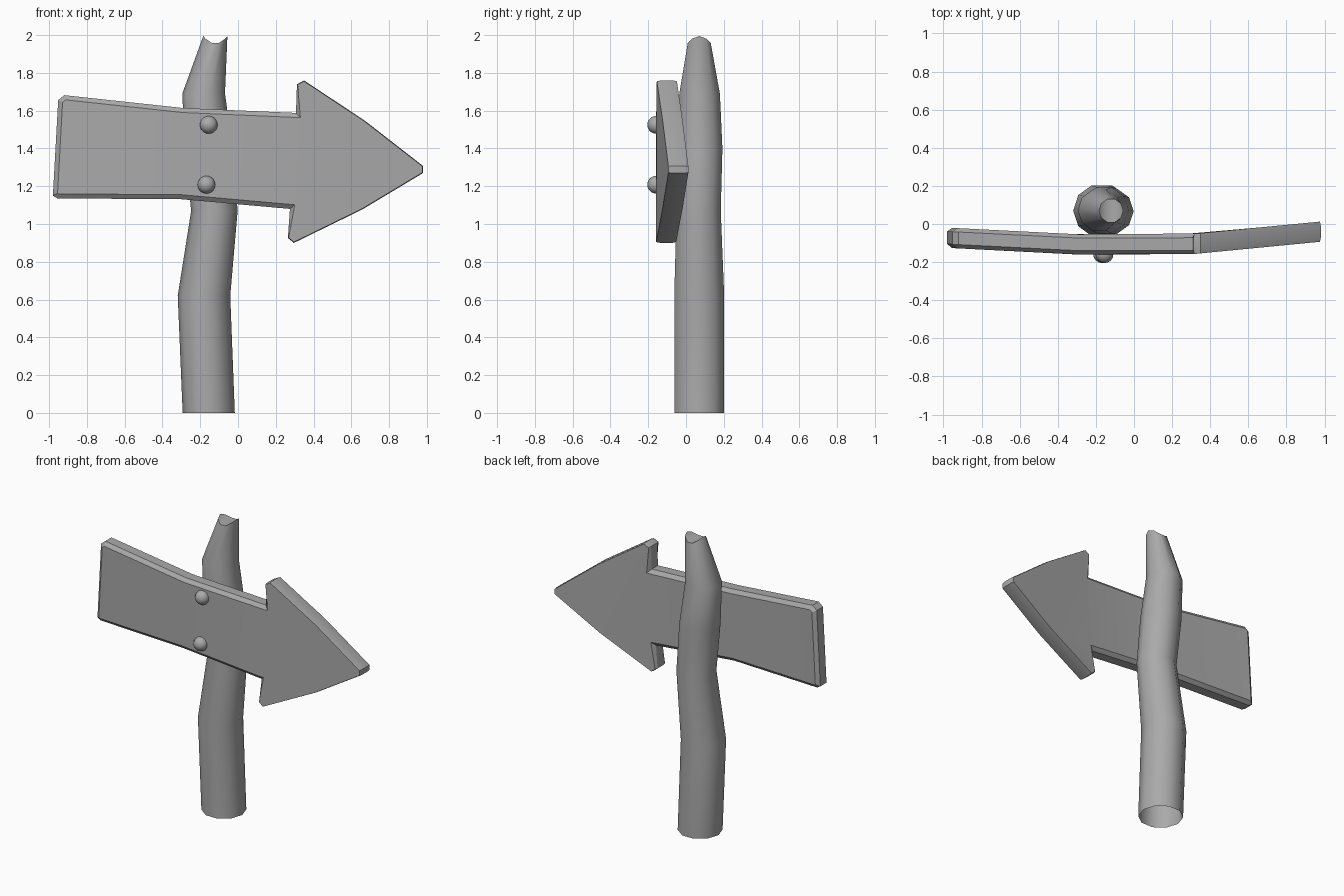
import bpy, bmesh, math
from mathutils import Vector

cube = bpy.data.objects.get("Cube")
if cube:
    bpy.data.objects.remove(cube, do_unlink=True)

grey = bpy.data.materials.new("plain_grey")
grey.use_nodes = True
grey.diffuse_color = (0.4, 0.4, 0.4, 1)
grey.node_tree.nodes["Principled BSDF"].inputs["Base Color"].default_value = (0.4, 0.4, 0.4, 1)


def finish(name, bm, angle):
    """Turn a bmesh into a shaded object."""
    bmesh.ops.recalc_face_normals(bm, faces=bm.faces)
    mesh = bpy.data.meshes.new(name)
    bm.to_mesh(mesh)
    bm.free()
    mesh.materials.append(grey)
    obj = bpy.data.objects.new(name, mesh)
    bpy.context.collection.objects.link(obj)
    bpy.ops.object.select_all(action='DESELECT')
    obj.select_set(True)
    bpy.context.view_layer.objects.active = obj
    bpy.ops.object.shade_smooth_by_angle(angle=math.radians(angle))
    return obj


def bridge(bm, a, b):
    n = len(a)
    for i in range(n):
        j = (i + 1) % n
        bm.faces.new((a[i], a[j], b[j], b[i]))


# Crooked post: rings of x, y, z, radius, open underneath
SIDES = 10
sections = [(-.155, .07, 0, .138), (-.18, .07, .62, .139), (-.125, .067, 1.07, .123),
            (-.155, .072, 1.4, .127), (-.182, .072, 1.69, .113), (-.12, .07, 1.975, .064)]
bm = bmesh.new()
rings = []
for k, (x, y, z, r) in enumerate(sections):
    ring = []
    for i in range(SIDES):
        a = math.tau * i / SIDES
        # the snapped top dips at front and back
        dz = .02 * math.cos(2 * a) if k == len(sections) - 1 else 0
        ring.append(bm.verts.new((x + r * math.cos(a), y + r * math.sin(a), z + dz)))
    rings.append(ring)
for low, high in zip(rings, rings[1:]):
    bridge(bm, low, high)
# snapped top: quads running front to back across the break
t = rings[-1]
for i in range(SIDES // 2):
    j = SIDES - i
    corners = [t[i], t[i + 1], t[j - 1], t[j % SIDES]]
    bm.faces.new(list(dict.fromkeys(corners)))
finish("post", bm, 40)

# Arrow board: outline in x, z with a chamfer that is wide on the shaft only
top = [(-.952, 1.656), (-.92, 1.682), (-.29, 1.614), (.307, 1.588),
       (.312, 1.74), (.35, 1.76), (.67, 1.548), (.98, 1.307)]
bottom = [(-.98, 1.15), (-.955, 1.135), (-.31, 1.132), (.275, 1.08),
          (.264, .926), (.296, .9), (.66, 1.078), (.98, 1.27)]
outline = [Vector(p) for p in top + bottom[::-1]]
count = len(outline)
bend = [(-.98, -.072), (-.3, -.107), (.31, -.105), (.98, -.04)]


def board_y(x):
    """Depth of the board's middle along its bent length."""
    x = min(max(x, bend[0][0]), bend[-1][0])
    for (xa, ya), (xb, yb) in zip(bend, bend[1:]):
        if x <= xb:
            return ya + (yb - ya) * (x - xa) / (xb - xa)


def inset(i):
    """Move a corner of the clockwise outline inward."""
    p = outline[i]
    d1 = (p - outline[i - 1]).normalized()
    d2 = (outline[(i + 1) % count] - p).normalized()
    n1, n2 = Vector((d1.y, -d1.x)), Vector((d2.y, -d2.x))
    on_shaft = min(i, count - 1 - i) < 4
    width = .024 if on_shaft else .004
    return p + (n1 + n2) * width / (1 + n1.dot(n2))


bm = bmesh.new()
layers = []
for depth, is_face in [(-.053, True), (-.033, False), (.033, False), (.053, True)]:
    pts = [inset(i) if is_face else outline[i] for i in range(count)]
    layers.append([bm.verts.new((p.x, board_y(p.x) + depth, p.y)) for p in pts])
for a, b in zip(layers, layers[1:]):
    bridge(bm, a, b)
for layer in (layers[0], layers[-1]):
    for i in range(3):
        bm.faces.new((layer[i], layer[i + 1], layer[count - 2 - i], layer[count - 1 - i]))
    bm.faces.new(layer[3:count - 3])
finish("arrow_board", bm, 20)

# Two round nail heads
for name, x, z in [("upper_nail", -.155, 1.525), ("lower_nail", -.167, 1.208)]:
    bm = bmesh.new()
    bmesh.ops.create_uvsphere(bm, u_segments=16, v_segments=10, radius=.047)
    finish(name, bm, 60).location = (x, -.158, z)
